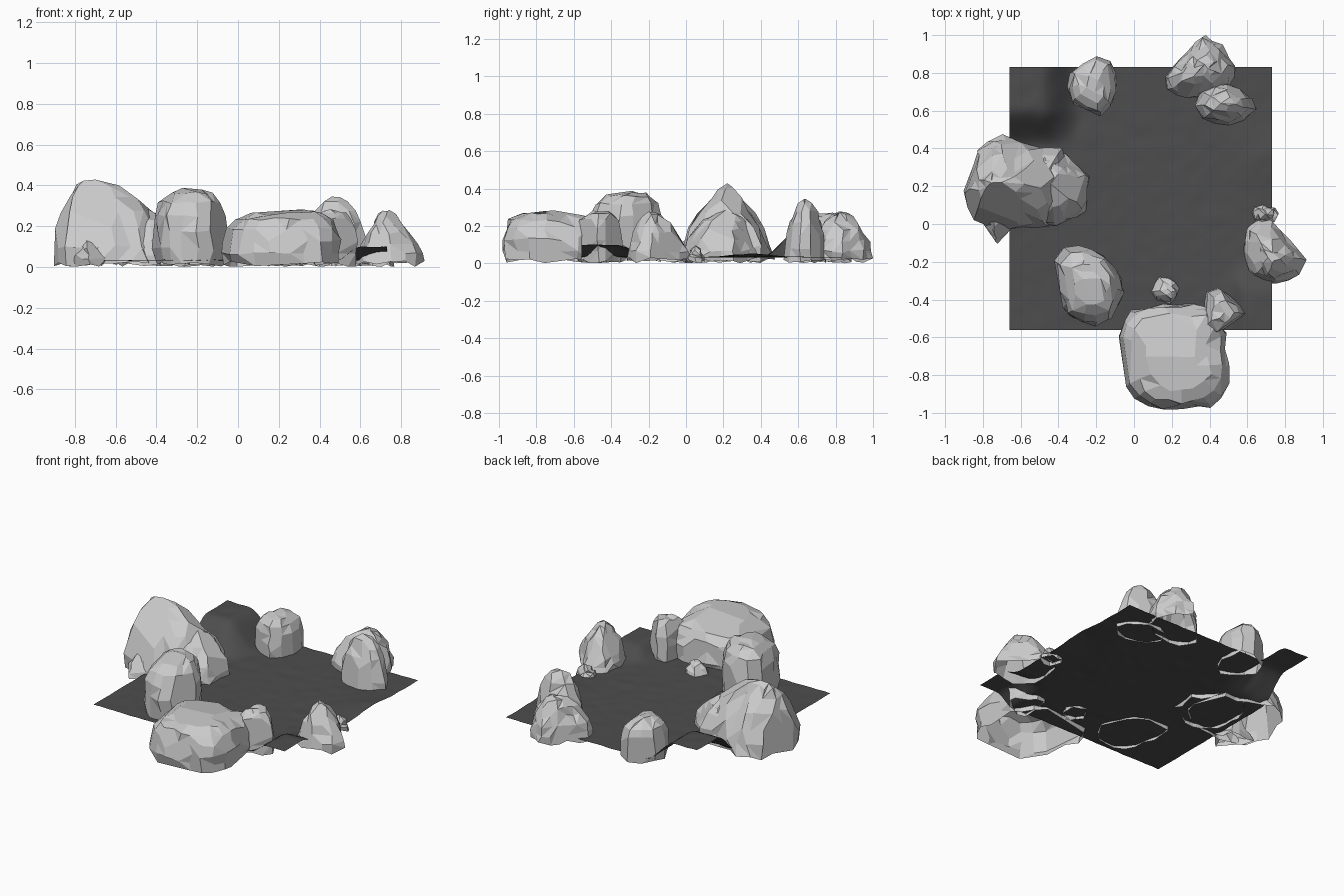
import bpy, bmesh, math, random
from mathutils import Vector, noise

if "Cube" in bpy.data.objects:
    bpy.data.objects.remove(bpy.data.objects["Cube"])

# Side profiles: (height fraction, footprint scale)
BLOCK = [(0, .98), (.2, 1), (.42, 1), (.64, .95), (.82, .83), (.94, .6), (1, .3)]
DOME = [(0, 1), (.2, .98), (.42, .9), (.62, .77), (.8, .58), (.93, .36), (1, .13)]
MOUND = [(0, 1), (.18, .97), (.36, .87), (.56, .7), (.76, .48), (.91, .26), (1, .09)]


def resample(outline, count):
    """Evenly spaced points round a closed outline."""
    pts = [Vector(p) for p in outline]
    segs = list(zip(pts, pts[1:] + pts[:1]))
    step = sum((b - a).length for a, b in segs) / count
    out, travelled = [], 0.0
    for a, b in segs:
        length = (b - a).length
        while len(out) < count and len(out) * step <= travelled + length:
            out.append(a.lerp(b, (len(out) * step - travelled) / length))
        travelled += length
    return out


def rock(name, outline, peak, height, profile, seed, facet=.07, rough=.011, taper_y=1):
    """Faceted rock: footprint lofted to a peak, jittered, then merged into flat facets."""
    rng = random.Random(seed)
    pts = [Vector(p) for p in outline]
    perimeter = sum((a - b).length for a, b in zip(pts, pts[1:] + pts[:1]))
    n = max(10, round(perimeter / facet))
    base, top = resample(outline, n), Vector(peak)
    bm = bmesh.new()
    rings = []
    for k, (zf, s) in enumerate(profile):
        ring = []
        for p in base:
            x, y = top.x + (p.x - top.x) * s, top.y + (p.y - top.y) * s ** taper_y
            z = rng.uniform(0, .03) if k == 0 else .015 + (height - .015) * zf
            if k:
                z += rng.uniform(-rough, rough) * .6
            bump = noise.noise_vector(Vector((x * 9, y * 9, z * 9 + seed * 7))) * rough * (1.2 if k else .4)
            ring.append(bm.verts.new((x + rng.uniform(-rough, rough) + bump.x,
                                      y + rng.uniform(-rough, rough) + bump.y,
                                      max(0, z + bump.z * (.8 if k else 0)))))
        rings.append(ring)
    for a, b in zip(rings, rings[1:]):
        for i in range(n):
            j = (i + 1) % n
            if rng.random() < .5:
                bm.faces.new((a[i], a[j], b[j]))
                bm.faces.new((a[i], b[j], b[i]))
            else:
                bm.faces.new((a[i], a[j], b[i]))
                bm.faces.new((a[j], b[j], b[i]))
    bm.faces.new(rings[-1])
    # merge the crowded crown, then join near-flat faces into facets
    bmesh.ops.remove_doubles(bm, verts=[v for r in rings[2:] for v in r], dist=facet * .5)
    bmesh.ops.triangulate(bm, faces=[f for f in bm.faces if len(f.verts) > 3])
    bmesh.ops.dissolve_limit(bm, angle_limit=math.radians(14), verts=bm.verts[:], edges=bm.edges[:])
    bmesh.ops.recalc_face_normals(bm, faces=bm.faces[:])
    mesh = bpy.data.meshes.new(name)
    bm.to_mesh(mesh)
    bm.free()
    obj = bpy.data.objects.new(name, mesh)
    bpy.context.collection.objects.link(obj)
    return obj


# Rocks round the clearing
rock("left_peak", [(-.91, .17), (-.83, .4), (-.71, .47), (-.52, .41), (-.37, .4), (-.31, .13),
     (-.45, -.01), (-.66, -.03), (-.84, .02)], (-.74, .21), .425, DOME, 1, .08, .012, 1.9)
rock("left_skirt", [(-.86, .09), (-.7, .1), (-.64, -.02), (-.73, -.1)], (-.75, .07), .15, MOUND, 12, .06, .007)
rock("left_ridge", [(-.62, .3), (-.5, .41), (-.36, .37), (-.24, .25), (-.26, .07), (-.42, -.02),
     (-.6, .02)], (-.47, .22), .28, DOME, 2, .06)
rock("back_left_boulder", [(-.35, .72), (-.33, .82), (-.2, .89), (-.1, .85), (-.09, .68),
     (-.16, .57), (-.27, .6), (-.34, .66)], (-.23, .75), .265, BLOCK, 3, .085, .007)
rock("back_right_rough", [(.17, .78), (.27, .91), (.38, 1.0), (.46, .95), (.52, .84), (.52, .74),
     (.4, .67), (.25, .68), (.18, .71)], (.37, .83), .275, DOME, 4, .06)
rock("back_right_boulder", [(.32, .63), (.36, .72), (.46, .76), (.6, .7), (.66, .63), (.6, .56),
     (.48, .52), (.36, .56)], (.47, .64), .345, DOME, 5, .08, .008)
rock("front_left_boulder", [(-.41, -.2), (-.37, -.13), (-.27, -.12), (-.12, -.18), (-.05, -.35),
     (-.11, -.48), (-.23, -.54), (-.36, -.48), (-.39, -.36)], (-.22, -.27), .385, BLOCK, 6, .075)
rock("front_boulder", [(-.07, -.6), (-.03, -.46), (.16, -.43), (.38, -.42), (.48, -.55), (.5, -.83),
     (.44, -.96), (.2, -.99), (.07, -.95), (-.03, -.88), (-.04, -.76)], (.25, -.72), .28, BLOCK, 7, .085)
rock("front_side_stone", [(.37, -.55), (.38, -.36), (.45, -.34), (.6, -.46), (.55, -.51),
     (.43, -.59)], (.45, -.46), .28, BLOCK, 8, .065, .008)
rock("front_small_stone", [(.09, -.36), (.14, -.28), (.21, -.29), (.25, -.36), (.2, -.42),
     (.12, -.41)], (.17, -.35), .105, DOME, 9, .05, .008)
rock("right_crag", [(.58, -.15), (.61, 0), (.7, .04), (.77, -.02), (.86, -.13), (.91, -.17),
     (.87, -.28), (.72, -.33), (.61, -.27)], (.72, -.19), .28, MOUND, 10, .07)
rock("right_small_stone", [(.62, .06), (.64, .1), (.74, .09), (.76, .05), (.73, .01),
     (.64, .01)], (.69, .05), .095, DOME, 11, .05, .008)


def smooth(a, b, v):
    t = min(1, max(0, (v - a) / (b - a)))
    return t * t * (3 - 2 * t)


def ground_height(x, y):
    z = .033 + .004 * noise.noise(Vector((x * 14, y * 14, 0)))
    z += .155 * smooth(-.28, -.5, x) * smooth(.4, .62, y)
    z += .065 * smooth(.48, .6, x) * smooth(-.18, -.38, y)
    z += .018 * smooth(.45, .7, x) * math.exp(-((y - .35) / .15) ** 2)
    return z


# Dark ground sheet with a hill at the back left and a raised front right corner
bpy.ops.mesh.primitive_grid_add(x_subdivisions=56, y_subdivisions=56, size=1.39, location=(0, 0, 0))
ground = bpy.context.object
ground.name = "ground_sheet"
for v in ground.data.vertices:
    v.co.x += .035
    v.co.y += .135
    v.co.z = ground_height(v.co.x, v.co.y)
bpy.ops.object.shade_smooth_by_angle()
dark = bpy.data.materials.new("dark_ground")
dark.diffuse_color = (.075, .075, .075, 1)
dark.use_nodes = True
dark.node_tree.nodes["Principled BSDF"].inputs["Base Color"].default_value = dark.diffuse_color
ground.data.materials.append(dark)
